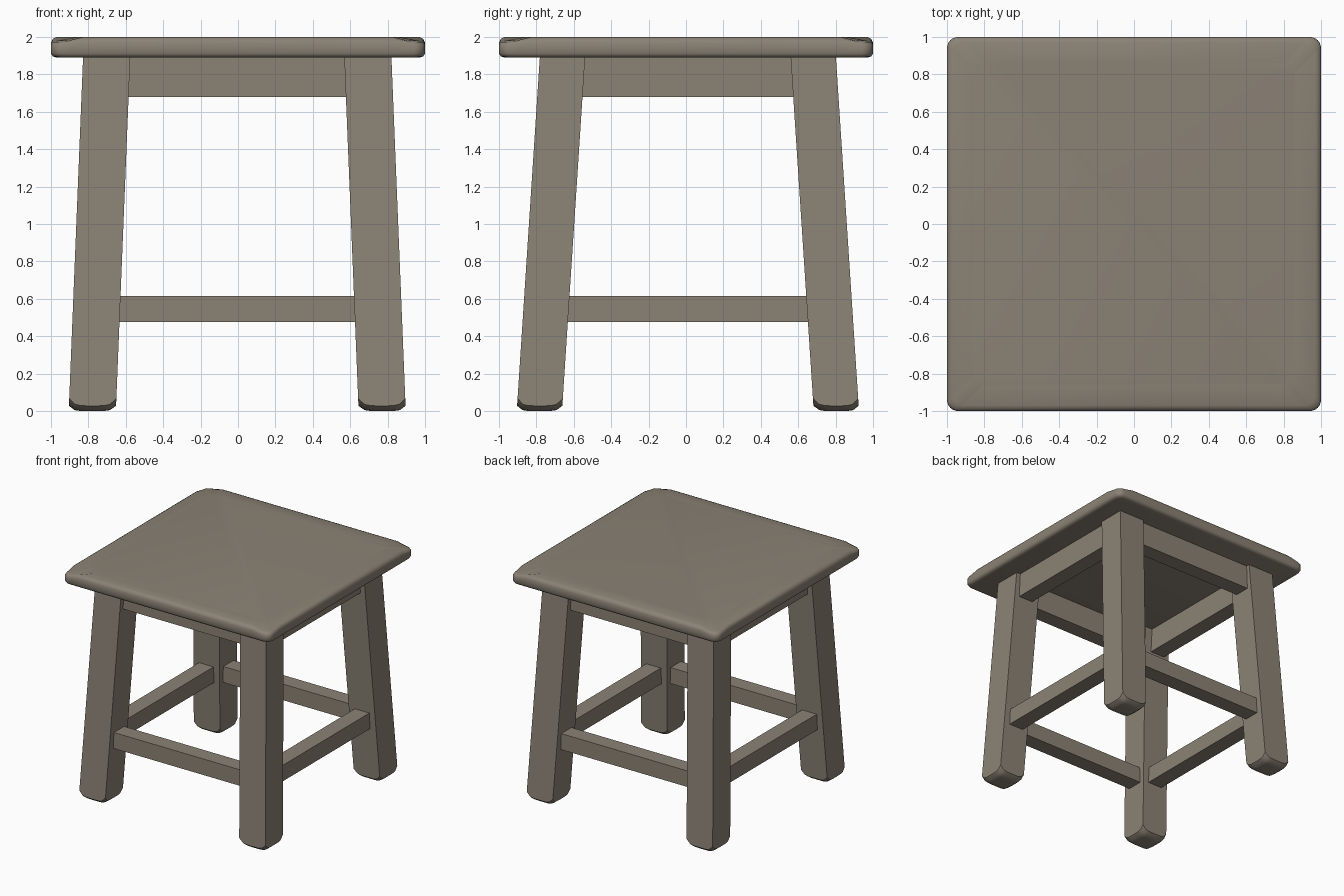
import bpy, bmesh, math

if "Cube" in bpy.data.objects:
    bpy.data.objects.remove(bpy.data.objects["Cube"])

wood = bpy.data.materials.new("weathered grey wood")
wood.diffuse_color = (0.26, 0.225, 0.178, 1)
wood.use_nodes = True
wood.node_tree.nodes["Principled BSDF"].inputs["Base Color"].default_value = wood.diffuse_color


def finish(name, bm, smooth=None):
    bmesh.ops.recalc_face_normals(bm, faces=bm.faces)
    me = bpy.data.meshes.new(name)
    bm.to_mesh(me)
    bm.free()
    me.materials.append(wood)
    ob = bpy.data.objects.new(name, me)
    bpy.context.collection.objects.link(ob)
    if smooth:
        bpy.ops.object.select_all(action='DESELECT')
        ob.select_set(True)
        bpy.context.view_layer.objects.active = ob
        bpy.ops.object.shade_smooth_by_angle(angle=math.radians(smooth))
    return ob


def beam(name, lo, hi):
    bm = bmesh.new()
    bmesh.ops.create_cube(bm, size=1)
    for v in bm.verts:
        v.co = [(a + b) / 2 + c * (b - a) for a, b, c in zip(lo, hi, v.co)]
    return finish(name, bm)


# Seat: stacked rounded-square rings, corners worn slightly downwards
def outline(inset, radius=0.06, steps=6):
    pts = []
    h = 1 - inset
    for q in range(4):
        for i in range(steps + 1):
            a = (q + i / steps) * math.pi / 2
            sx = 1 if q in (0, 3) else -1
            sy = 1 if q in (0, 1) else -1
            pts.append((sx * (h - radius) + radius * math.cos(a),
                        sy * (h - radius) + radius * math.sin(a)))
        # straight side points keep the wear local to the corners
        nx, ny = [(0, 1), (-1, 0), (0, -1), (1, 0)][q]
        tx, ty = -ny, nx
        for t in (-0.85, 0, 0.85):
            pts.append((h * nx + t * h * tx, h * ny + t * h * ty))
    return pts


bm = bmesh.new()
rings = []
for inset, z, dip in ((0.03, 1.89, 0), (0.009, 1.896, 0), (0, 1.912, 0),
                      (0, 1.968, 0.012), (0.009, 1.99, 0.018),
                      (0.03, 2.0, 0.02), (0.14, 2.0, 0)):
    ring = []
    for x, y in outline(inset):
        corner = min(abs(x), abs(y)) > 0.86 * (1 - inset)
        ring.append(bm.verts.new((x, y, z - dip * corner)))
    rings.append(ring)
for a, b in zip(rings, rings[1:]):
    for i in range(len(a)):
        j = (i + 1) % len(a)
        bm.faces.new((a[i], a[j], b[j], b[i]))
bm.faces.new(rings[0])
bm.faces.new(rings[-1])
finish("seat", bm, 50)


# Splayed legs with worn, rounded feet
def leg(name, sx, sy):
    n = 8
    hx, hy = 0.126, 0.121
    top = 1.9

    def place(u, v, z):
        t = z / top
        return (sx * (0.775 - 0.077 * t) - 0.004 + u * hx,
                sy * (0.794 - 0.124 * t) + 0.01 + v * hy, z)

    bm = bmesh.new()
    grid = {}
    for i in range(n + 1):
        for j in range(n + 1):
            u, v = 2 * i / n - 1, 2 * j / n - 1
            z = 0.028 * (u ** 6 + v ** 6) + 0.012 * (u * v) ** 4
            grid[i, j] = bm.verts.new(place(u, v, z))
    for i in range(n):
        for j in range(n):
            bm.faces.new((grid[i, j], grid[i + 1, j], grid[i + 1, j + 1], grid[i, j + 1]))
    corners = [(0, 0), (n, 0), (n, n), (0, n)]
    tops = [bm.verts.new(place(2 * i / n - 1, 2 * j / n - 1, top)) for i, j in corners]
    for k in range(4):
        (i0, j0), (i1, j1) = corners[k], corners[(k + 1) % 4]
        edge = [grid[i0 + (i1 - i0) * s // n, j0 + (j1 - j0) * s // n] for s in range(n + 1)]
        bm.faces.new(edge + [tops[(k + 1) % 4], tops[k]])
    bm.faces.new(tops)
    finish(name, bm, 35)


for sy, fb in ((-1, "front"), (1, "back")):
    for sx, lr in ((-1, "left"), (1, "right")):
        leg(f"{fb}_{lr}_leg", sx, sy)

# Aprons under the seat and stretchers low between the legs
for part, z0, z1, cx, cy, half in (("apron", 1.68, 1.9, 0.715, 0.69, 0.07),
                                   ("stretcher", 0.475, 0.615, 0.753, 0.755, 0.07)):
    for s, fb, lr in ((-1, "front", "left"), (1, "back", "right")):
        y, x = s * cy + 0.01, s * cx - 0.004
        beam(f"{fb}_{part}", (-cx, y - half, z0), (cx, y + half, z1))
        beam(f"{lr}_{part}", (x - half, -cy, z0), (x + half, cy, z1))
